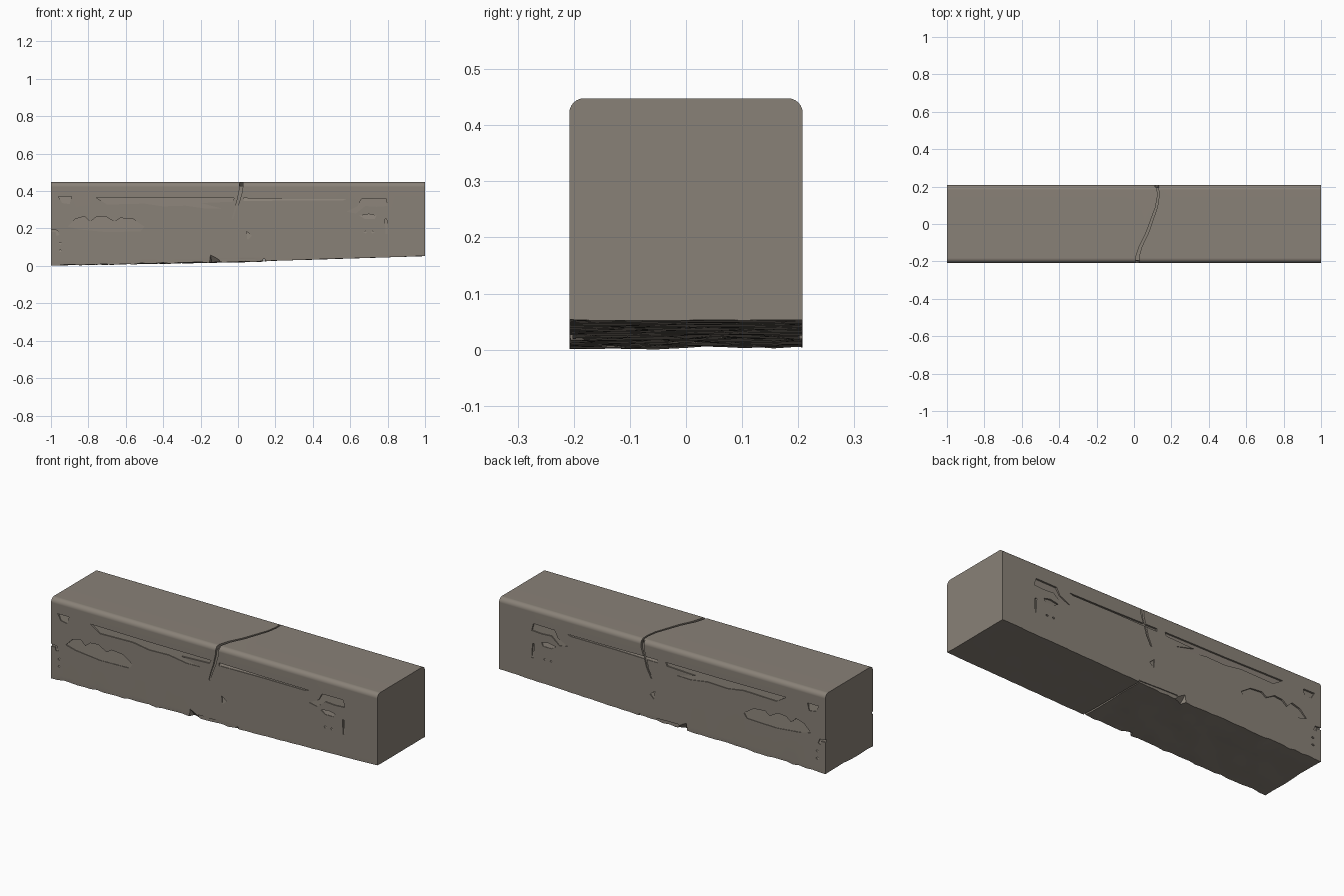
import bpy, bmesh, math, random

random.seed(4)
if "Cube" in bpy.data.objects:
    bpy.data.objects.remove(bpy.data.objects["Cube"])

HALF, TOP, ROUND = 0.208, 0.448, 0.026

# Single weathered stone colour
stone = bpy.data.materials.new("warm grey stone")
stone.use_nodes = True
colour = (0.25, 0.22, 0.185, 1)
stone.diffuse_color = colour
shader = stone.node_tree.nodes["Principled BSDF"]
shader.inputs["Base Color"].default_value = colour
shader.inputs["Roughness"].default_value = 0.9


def make_object(name, bm):
    bmesh.ops.recalc_face_normals(bm, faces=bm.faces)
    mesh = bpy.data.meshes.new(name)
    bm.to_mesh(mesh)
    bm.free()
    mesh.materials.append(stone)
    obj = bpy.data.objects.new(name, mesh)
    bpy.context.collection.objects.link(obj)
    return obj


def underside(x):
    """Height of the gently rising bottom."""
    if x < 0.14:
        return 0.004 + 0.02 * (x + 1) / 1.14
    return 0.026 + 0.027 * (x - 0.14) / 0.86


def section(x):
    """Cross-section loop with rounded top shoulders and a rough base."""
    rough = 0.004 if x < 0.15 else 0.0012
    base = underside(x)
    loop = []
    for i in range(9):
        y = HALF * (i / 4 - 1)
        if i in (0, 8):
            y *= 1 - random.uniform(0, rough * 3)
        loop.append((x, y, max(0, base + random.uniform(-rough, rough))))
    loop.append((x, HALF, base + 0.025))
    for side in (1, -1):
        for i in range(7):
            a = math.radians(15 * (i if side == 1 else 6 - i))
            loop.append((x, side * (HALF - ROUND + ROUND * math.cos(a)),
                         TOP - ROUND + ROUND * math.sin(a)))
    loop.append((x, -HALF, base + 0.025))
    return loop


# Main block, lofted along its length
bm = bmesh.new()
rings = [[bm.verts.new(p) for p in section(-1 + i / 25)] for i in range(51)]
for a, b in zip(rings, rings[1:]):
    for i in range(len(a)):
        j = (i + 1) % len(a)
        bm.faces.new((a[i], a[j], b[j], b[i]))
bm.faces.new(rings[0])
bm.faces.new(rings[-1])
block = make_object("stone_block", bm)


def carve(name, inner, outer):
    """Cut the solid between two matching loops out of the block."""
    bm = bmesh.new()
    a = [bm.verts.new(p) for p in inner]
    b = [bm.verts.new(p) for p in outer]
    for i in range(len(a)):
        j = (i + 1) % len(a)
        bm.faces.new((a[i], a[j], b[j], b[i]))
    bm.faces.new(a)
    bm.faces.new(b)
    bmesh.ops.triangulate(bm, faces=bm.faces)
    cutter = make_object(name, bm)
    cutter.hide_render = True
    mod = block.modifiers.new(name, "BOOLEAN")
    mod.operation, mod.solver, mod.object = "DIFFERENCE", "EXACT", cutter
    bpy.context.view_layer.objects.active = block
    bpy.ops.object.modifier_apply(modifier=mod.name)
    bpy.data.objects.remove(cutter)


def pocket(name, side, points, deep=0.01, shallow=0.003):
    """Recess in a long face, deepest under its upper lip."""
    low = min(z for x, z in points)
    high = max(z for x, z in points)
    inner = []
    for x, z in points:
        depth = shallow + (deep - shallow) * (z - low) / (high - low)
        inner.append((x, side * (HALF - depth), z))
    carve(name, inner, [(x, side * 0.24, z) for x, z in points])


def ribbon(path, width):
    """Outline of a crack that narrows toward its end."""
    n = len(path)
    w = [width * (1 - 0.6 * i / (n - 1)) / 2 for i in range(n)]
    left = [(u - k, v) for (u, v), k in zip(path, w)]
    right = [(u + k, v) for (u, v), k in zip(path, w)]
    return left + right[::-1]


# Worn recesses shared by both long faces
recesses = {
    "lumpy_hollow": [(-.91, .21), (-.87, .25), (-.82, .265), (-.79, .236),
                     (-.76, .26), (-.71, .265), (-.66, .236), (-.63, .256),
                     (-.56, .25), (-.5, .21), (-.52, .185), (-.7, .18),
                     (-.85, .195)],
    "long_ledge": [(-.76, .366), (-.4, .362), (-.02, .362), (-.03, .343),
                   (-.2, .336), (-.09, .308), (-.17, .306), (-.28, .322),
                   (-.4, .318), (-.5, .333), (-.7, .328)],
    "thin_ledge": [(.03, .362), (.3, .358), (.58, .357), (.56, .35),
                   (.3, .35), (.03, .346)],
    "corner_patch": [(-.96, .37), (-.89, .37), (-.9, .33), (-.94, .336)],
    "broken_patch": [(.58, .29), (.64, .32), (.66, .358), (.79, .36),
                     (.8, .32), (.74, .316), (.68, .32), (.63, .28)],
    "oval_pit": [(.65, .268), (.7, .277), (.74, .268), (.73, .25), (.68, .25)],
    "edge_slit": [(.785, .25), (.795, .25), (.8, .17), (.79, .17)],
    "middle_chip": [(.045, .185), (.075, .16), (.05, .138)],
    "end_chip": [(-1.02, .195), (-.965, .19), (-.955, .165), (-.97, .16),
                 (-.975, .18), (-1.02, .18)],
}
# Cracks down the long faces, keyed by side
face_cracks = {
    -1: [(.02, .47), (.015, .4), (.0, .34), (-.015, .3), (-.03, .25)],
    1: [(.125, .47), (.12, .4), (.1, .34), (.09, .3), (.065, .25)],
}
for side, label in ((-1, "front"), (1, "back")):
    for name, points in recesses.items():
        pocket(f"{label}_{name}", side, points)
    for x, z in ((.68, .18), (.72, .18), (-.95, .12), (-.95, .08)):
        pocket(f"{label}_pit", side, [(x - .009, z), (x, z + .006),
                                      (x + .009, z), (x, z - .006)])
    pocket(f"{label}_crack", side, ribbon(face_cracks[side], .02), .014, .005)
    # Chipped notch along the bottom edge
    carve(f"{label}_notch",
          [(-.15, side * .22, .075), (-.165, side * .22, -.02), (.0, side * .22, -.02)],
          [(-.14, side * .18, .02), (-.15, side * .17, -.02), (-.06, side * .18, -.02)])
    # Shallow worn ledge beside the notch
    pocket(f"{label}_worn_foot", side, [(-.1, .04), (.02, .038), (.14, .034),
                                        (.14, -.02), (-.1, -.02)], .006, .006)

# Crack wandering across the top
top_path = [(.015, -.23), (.02, -.17), (.035, -.12), (.07, -.05), (.095, .02),
            (.12, .09), (.13, .15), (.125, .23)]
outline = ribbon(top_path, .018)
carve("top_crack", [(x, y, TOP - .022) for x, y in outline],
      [(x, y, TOP + .03) for x, y in outline])
# Seam across the underside
seam = ribbon([(.14, -.25), (.137, 0), (.14, .25)], .01)
carve("underside_seam", [(x, y, .036) for x, y in seam],
      [(x, y, -.03) for x, y in seam])

# Smooth shoulders, crisp chips
bpy.ops.object.select_all(action="DESELECT")
block.select_set(True)
bpy.context.view_layer.objects.active = block
bpy.ops.object.shade_smooth_by_angle(angle=math.radians(20))
weighted = block.modifiers.new("weighted_normals", "WEIGHTED_NORMAL")
weighted.keep_sharp = True
